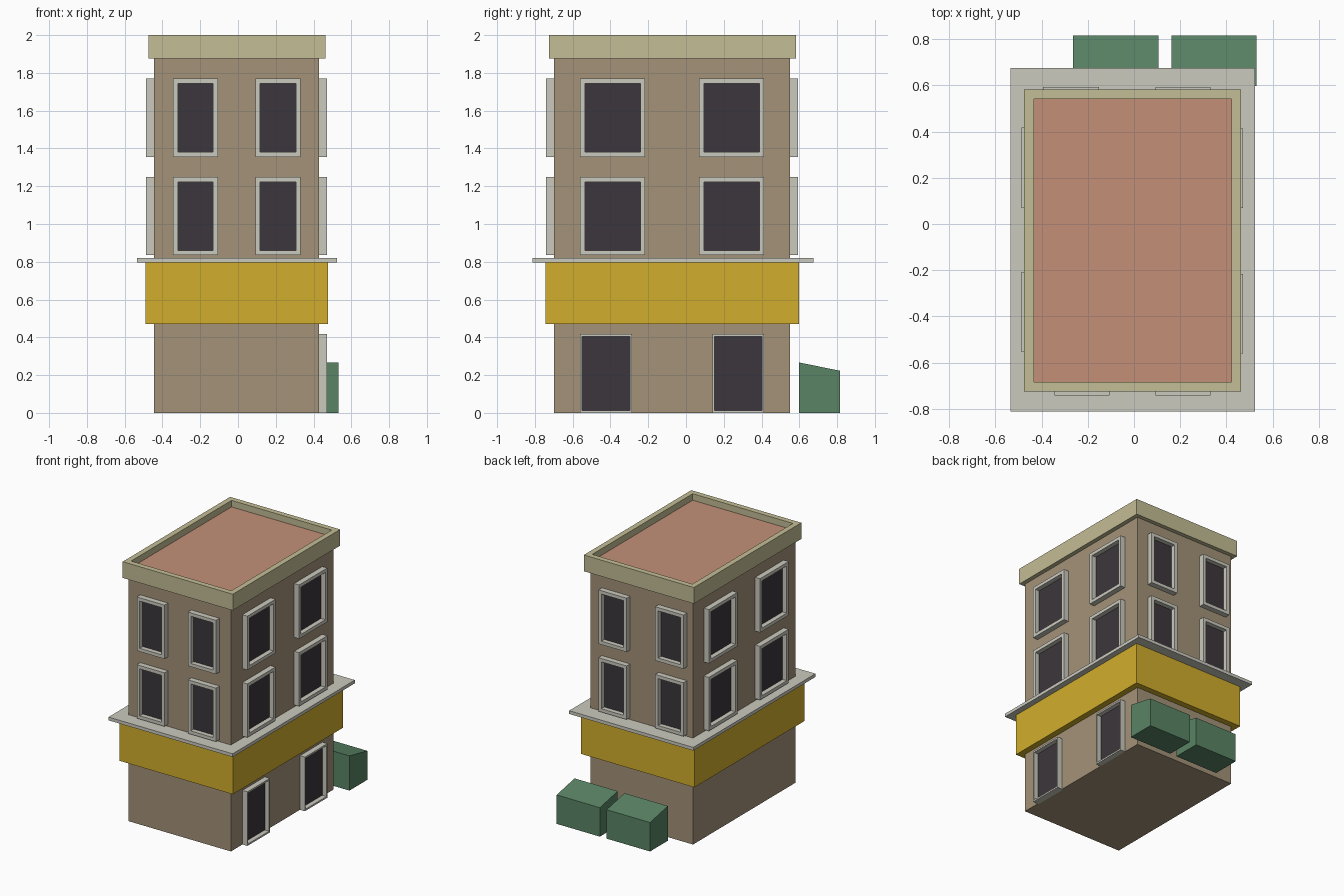
import bpy
import bmesh
from mathutils import Matrix, Vector
from math import pi

if "Cube" in bpy.data.objects:
    bpy.data.objects.remove(bpy.data.objects["Cube"])


def material(name, rgb):
    m = bpy.data.materials.new(name)
    m.diffuse_color = (*rgb, 1)
    m.use_nodes = True
    m.node_tree.nodes["Principled BSDF"].inputs["Base Color"].default_value = m.diffuse_color
    return m


BRICK = material("tan_wall", (0.37, 0.29, 0.19))
CREAM = material("cream_parapet", (0.55, 0.51, 0.30))
YELLOW = material("yellow_band", (0.64, 0.42, 0.025))
STONE = material("pale_trim", (0.60, 0.59, 0.52))
ROOF = material("terracotta_roof", (0.55, 0.28, 0.19))
GLASS = material("dark_glass", (0.045, 0.037, 0.045))
GREEN = material("green_metal", (0.10, 0.23, 0.13))


def finish(name, bm, mat, matrix=Matrix()):
    bm.transform(matrix)
    bmesh.ops.recalc_face_normals(bm, faces=bm.faces)
    me = bpy.data.meshes.new(name)
    bm.to_mesh(me)
    bm.free()
    me.materials.append(mat)
    ob = bpy.data.objects.new(name, me)
    bpy.context.collection.objects.link(ob)
    return ob


def box(name, x, y, z, mat, matrix=Matrix()):
    bm = bmesh.new()
    bmesh.ops.create_cube(bm, size=1)
    for v in bm.verts:
        v.co = Vector([(a + b) / 2 + c * (b - a) for (a, b), c in zip((x, y, z), v.co)])
    return finish(name, bm, mat, matrix)


def ring(name, x, y, z, wx, wy, mat, matrix=Matrix()):
    """Rectangular frame in the xy plane, wx and wy wide, extruded over z."""
    bm = bmesh.new()
    loops = []
    for h in z:
        for i in (0, 1):
            x0, x1, y0, y1 = x[0] + i * wx, x[1] - i * wx, y[0] + i * wy, y[1] - i * wy
            loops.append([bm.verts.new((a, b, h)) for a, b in
                          ((x0, y0), (x1, y0), (x1, y1), (x0, y1))])
    for p, q in ((0, 1), (1, 3), (3, 2), (2, 0)):
        for i in range(4):
            j = (i + 1) % 4
            bm.faces.new((loops[p][i], loops[p][j], loops[q][j], loops[q][i]))
    return finish(name, bm, mat, matrix)


# main walls
X, Y = (-0.445, 0.43), (-0.70, 0.55)
box("walls", X, Y, (0, 1.90), BRICK)

# roof and parapet
ring("parapet", (-0.475, 0.463), (-0.725, 0.582), (1.875, 2.0), 0.042, 0.042, CREAM)
box("roof", (-0.435, 0.423), (-0.685, 0.542), (1.89, 1.95), ROOF)

# shopfront band and ledge
box("band", (-0.49, 0.477), (-0.745, 0.597), (0.47, 0.795), YELLOW)
box("ledge", (-0.535, 0.523), (-0.812, 0.675), (0.795, 0.82), STONE)


def wall_matrix(origin, out, along):
    """Local x runs along the wall, local y is up, local z points outwards."""
    m = Matrix((along, (0, 0, 1), out)).transposed().to_4x4()
    m.translation = origin
    return m


FRONT = wall_matrix((0, Y[0], 0), (0, -1, 0), (1, 0, 0))
BACK = wall_matrix((0, Y[1], 0), (0, 1, 0), (1, 0, 0))
RIGHT = wall_matrix((X[1], 0, 0), (1, 0, 0), (0, 1, 0))
LEFT = wall_matrix((X[0], 0, 0), (-1, 0, 0), (0, 1, 0))


def opening(name, wall, u, v, border_u, border_v):
    ring(name + "_frame", u, v, (-0.01, 0.042), border_u, border_v, STONE, wall)
    e = 0.004
    box(name + "_pane", (u[0] + border_u - e, u[1] - border_u + e),
        (v[0] + border_v - e, v[1] - border_v + e), (-0.01, 0.006), GLASS, wall)


# windows on both upper floors of every side
SIDES = (
    ("front", FRONT, ((-0.343, -0.107), (0.092, 0.332))),
    ("back", BACK, ((-0.393, -0.152), (0.092, 0.332))),
    ("right", RIGHT, ((-0.56, -0.217), (0.07, 0.413))),
    ("left", LEFT, ((-0.555, -0.207), (0.07, 0.417))),
)
for side, wall, spans in SIDES:
    for floor, v in (("lower", (0.835, 1.248)), ("upper", (1.355, 1.77))):
        for n, u in enumerate(spans, 1):
            opening(f"{side}_{floor}_window_{n}", wall, u, v, 0.025, 0.026)

# doors on the right side
for n, u in enumerate(((-0.56, -0.287), (0.14, 0.413)), 1):
    opening(f"door_{n}", RIGHT, u, (0, 0.417), 0.01, 0.013)

# waste bins with sloping lids behind the building
for n, x in enumerate(((-0.265, 0.105), (0.163, 0.531)), 1):
    bm = bmesh.new()
    face = bm.faces.new([bm.verts.new((x[0], y, z)) for y, z in
                         ((0.598, 0), (0.816, 0), (0.816, 0.223), (0.598, 0.267))])
    ext = bmesh.ops.extrude_face_region(bm, geom=[face])["geom"]
    bmesh.ops.translate(bm, vec=(x[1] - x[0], 0, 0),
                        verts=[g for g in ext if isinstance(g, bmesh.types.BMVert)])
    finish(f"waste_bin_{n}", bm, GREEN)
